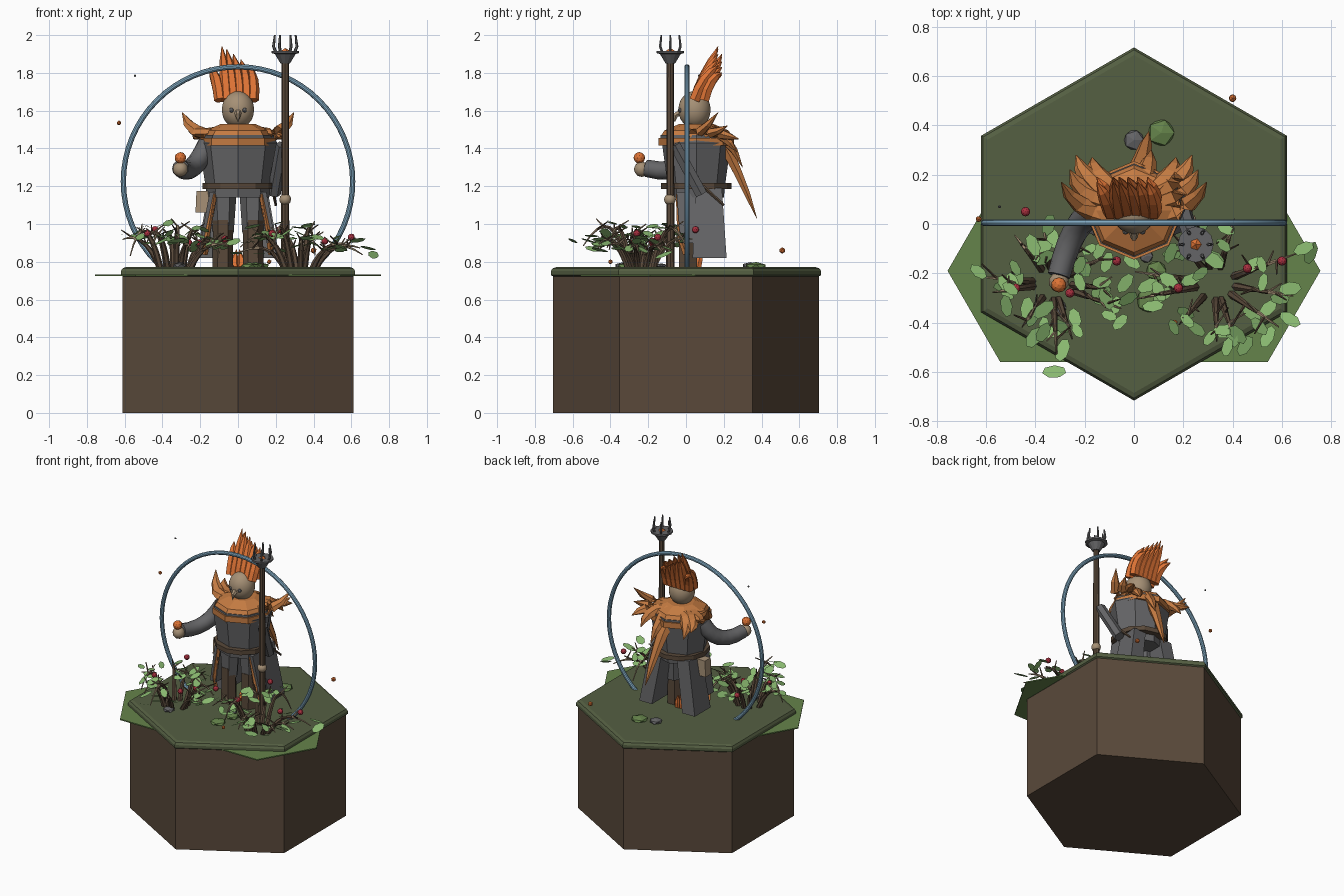
import bpy
import bmesh
import math
import random
from mathutils import Vector, Matrix, Euler

random.seed(4)
cube = bpy.data.objects.get("Cube")
if cube:
    bpy.data.objects.remove(cube)


def material(name, red, green, blue):
    mat = bpy.data.materials.new(name)
    mat.use_nodes = True
    color = (red, green, blue, 1)
    mat.diffuse_color = color
    shader = next(n for n in mat.node_tree.nodes if n.type == "BSDF_PRINCIPLED")
    shader.inputs["Base Color"].default_value = color
    shader.inputs["Roughness"].default_value = 0.8
    return mat


SOIL = material("brown earth and wood", .10, .066, .042)
GRASS = material("dark moss", .09, .115, .055)
LAWN = material("meadow green", .13, .23, .07)
LEAF = material("leaf green", .25, .48, .16)
ORANGE = material("bright orange", .72, .17, .035)
AMBER = material("muted orange", .56, .2, .055)
GREY = material("slate grey", .13, .13, .135)
TAN = material("bone tan", .38, .28, .18)
BLUE = material("sky blue", .22, .4, .54)
RED = material("berry red", .4, .03, .05)


def finish(name, mat, bm, smooth=False):
    bmesh.ops.recalc_face_normals(bm, faces=bm.faces)
    mesh = bpy.data.meshes.new(name)
    bm.to_mesh(mesh)
    bm.free()
    mesh.materials.append(mat)
    obj = bpy.data.objects.new(name, mesh)
    bpy.context.collection.objects.link(obj)
    if smooth:
        bpy.ops.object.select_all(action="DESELECT")
        obj.select_set(True)
        bpy.context.view_layer.objects.active = obj
        bpy.ops.object.shade_smooth_by_angle(angle=math.radians(45))
    return obj


def tubes(name, mat, paths, sides=8, phase=0.0, flat=1.0, smooth=False):
    """Sweep a polygon along each path of (x, y, z, radius)."""
    bm = bmesh.new()
    for path in paths:
        pts = [Vector(p[:3]) for p in path]
        whole = pts[-1] - pts[0]
        rings = []
        for i, p in enumerate(path):
            t = pts[min(i + 1, len(pts) - 1)] - pts[max(i - 1, 0)]
            t = (t if t.length > 1e-5 else whole).normalized()
            ref = Vector((1, 0, 0)) if abs(t.x) < 0.8 else Vector((0, 1, 0))
            u = (ref - t * ref.dot(t)).normalized()
            v = t.cross(u) * flat
            angles = [phase + math.tau * k / sides for k in range(sides)]
            rings.append([bm.verts.new(pts[i] + (u * math.cos(a) + v * math.sin(a)) * p[3])
                          for a in angles])
        for lo, hi in zip(rings, rings[1:]):
            for k in range(sides):
                j = (k + 1) % sides
                bm.faces.new((lo[k], lo[j], hi[j], hi[k]))
        bm.faces.new(rings[0][::-1])
        bm.faces.new(rings[-1])
    return finish(name, mat, bm, smooth)


def lathe(name, mat, x, y, profile, **options):
    return tubes(name, mat, [[(x, y, z, r) for r, z in profile]], **options)


def blobs(name, mat, spots, squash=1.0, detail=1, smooth=False):
    bm = bmesh.new()
    for x, y, z, r in spots:
        m = Matrix.Translation((x, y, z)) @ Matrix.Diagonal((1, 1, squash, 1))
        bmesh.ops.create_icosphere(bm, subdivisions=detail, radius=r, matrix=m)
    return finish(name, mat, bm, smooth)


def box(name, mat, lows, highs):
    """Box between a lower and an upper rectangle: (x0, x1, y0, y1, z)."""
    bm = bmesh.new()
    a, b = [[bm.verts.new((x, y, q[4])) for x, y in
             ((q[0], q[2]), (q[1], q[2]), (q[1], q[3]), (q[0], q[3]))] for q in (lows, highs)]
    bm.faces.new(a[::-1])
    bm.faces.new(b)
    for k in range(4):
        j = (k + 1) % 4
        bm.faces.new((a[k], a[j], b[j], b[k]))
    return finish(name, mat, bm)


def bend(a, b, c, radii):
    """Quadratic curve through a control point, with a radius per step."""
    a, b, c = Vector(a), Vector(b), Vector(c)
    n = len(radii) - 1
    return [(*(a * (1 - i / n) ** 2 + b * (2 * i / n * (1 - i / n)) + c * (i / n) ** 2), r)
            for i, r in enumerate(radii)]


# Hexagonal plinth, moss top and meadow plates
HEX = math.pi / 6
lathe("soil_block", SOIL, 0, 0, [(.705, 0), (.705, .73)], sides=6, phase=HEX)
lathe("moss_slab", GRASS, 0, 0, [(.7, .72), (.716, .73), (.716, .75), (.706, .765), (.685, .772)],
      sides=6, phase=HEX)
for side, s in (("right", -1), ("left", 1)):
    lathe(side + "_meadow_plate", LAWN, s * .33, -.19, [(.426, .724), (.426, .732)], sides=6)

# Halo ring
bpy.ops.mesh.primitive_torus_add(major_radius=.607, minor_radius=.014, major_segments=64,
                                 minor_segments=10, location=(0, .005, 1.225),
                                 rotation=(math.pi / 2, 0, 0))
halo = bpy.context.object
halo.name = "halo_ring"
halo.data.materials.append(BLUE)
bpy.ops.object.shade_smooth_by_angle()

# Body
MID = .055
lathe("torso", GREY, 0, MID, [(.165, 1.14), (.172, 1.2), (.207, 1.43), (.19, 1.46)], flat=.88)
lathe("belt", SOIL, 0, MID, [(.187, 1.185), (.187, 1.217)], sides=12)
lathe("collar_band", AMBER, 0, MID, [(.2, 1.415), (.2, 1.455)])
lathe("collar_trim", GREY, 0, MID, [(.19, 1.45), (.19, 1.47)])
lathe("collar_mantle", AMBER, 0, MID, [(.185, 1.47), (.17, 1.495), (.09, 1.53)])
for side, s in (("right", -1), ("left", 1)):
    lathe(side + "_leg", GREY, s * .078, .02, [(.055, .95), (.07, 1.16)], sides=6)
    lathe(side + "_boot", SOIL, s * .08, .01, [(.055, .77), (.052, 1.02)], sides=6)
    box(side + "_coat_tail", GREY, sorted((s * .12, s * .22)) + [.035, .215, .82],
        sorted((s * .06, s * .155)) + [.05, .19, 1.19])
    tubes(side + "_coat_trim", AMBER,
          [[(s * .125, -.04, 1.16, .014), (s * .165, -.03, .93, .016), (s * .175, .0, .84, .016)]],
          sides=4)
    box(side + "_coat_front", GREY, sorted((s * .15, s * .2)) + [-.03, .06, .9],
        sorted((s * .12, s * .15)) + [-.05, .06, 1.17])
box("hip_pouch", TAN, (-.225, -.155, .035, .1, 1.06), (-.22, -.155, .035, .1, 1.175))
tubes("hip_stick", SOIL, [[(.18, .09, 1.2, .01), (.2, .2, 1.1, .007)]], sides=5)
tubes("tail_tuft", ORANGE,
      [[(x, .06, .77, .024), (x, .07, .81, .02), (x * .4, .08, .865, .002)]
       for x in (-.018, .018)], sides=6)

# Arms and hands
tubes("right_arm", GREY, [bend((-.16, .05, 1.42), (-.25, .01, 1.24), (-.305, -.21, 1.295),
                               (.055, .055, .053, .052, .05, .048, .046))],
      sides=12, smooth=True)
tubes("left_arm", GREY, [[(.235, -.06, 1.42, .034), (.19, .08, 1.16, .036)]], sides=6)
blobs("hands", TAN, [(-.305, -.235, 1.29, .041), (.25, -.085, 1.13, .032)], detail=2, smooth=True)
blobs("held_orb", ORANGE, [(-.305, -.247, 1.35, .031)], detail=2)

# Head and face
blobs("head", TAN, [(0, .045, 1.605, .086)], squash=1.15, detail=3, smooth=True)
blobs("eyes", GREY, [(s * .034, -.03, 1.603, .013) for s in (-1, 1)], detail=2)
tubes("beak", TAN, [[(0, -.03, 1.59, .02), (0, -.055, 1.575, .015), (0, -.06, 1.54, .002)]],
      sides=6)

# Crest of hair spikes leaning back
tips = (-.15, 1.83), (-.085, 1.94), (-.06, 1.925), (-.025, 1.9), (.015, 1.87), (.055, 1.84)
spikes = []
for row in (0, 1):
    for i, (x, z) in enumerate(tips):
        root = -.095 + .035 * i
        drop = row * .04
        spikes.append(bend((root, .045 + row * .05, 1.655), (root * 1.1, .09 + row * .03, 1.78),
                           (x, .17 + row * .02, z - drop), (.031, .032, .03, .022, .002)))
tubes("crest", ORANGE, spikes, sides=6)

# Shoulder plumes and back plumes
plumes = []
for s in (-1, 1):
    for a, b, c in (((.1, .03, 1.48), (.24, .06, 1.45), (.295, .17, 1.59)),
                    ((.1, .09, 1.49), (.23, .12, 1.46), (.26, .22, 1.52)),
                    ((.09, .13, 1.49), (.21, .17, 1.48), (.235, .28, 1.45)),
                    ((.08, .14, 1.49), (.17, .2, 1.48), (.17, .27, 1.38))):
        plumes.append(bend(*[(s * p[0], p[1], p[2]) for p in (a, b, c)],
                           (.04, .045, .04, .028, .002)))
plumes.append(bend((.0, .15, 1.5), (.03, .25, 1.36), (.06, .375, 1.03),
                   (.04, .05, .045, .035, .025, .002)))
plumes.append(bend((.03, .14, 1.5), (.06, .24, 1.45), (.07, .3, 1.3), (.04, .045, .03, .002)))
tubes("plumes", AMBER, plumes, sides=6, flat=.7)

# Pronged staff
SX, SY = .25, -.083
lathe("staff_pole", SOIL, SX, SY, [(.022, .77), (.019, 1.87)])
lathe("staff_socket", GREY, SX, SY, [(.025, 1.85), (.055, 1.9), (.073, 1.905), (.073, 1.917)],
      sides=12)
blobs("staff_ember", ORANGE, [(SX, SY, 1.905, .027)])
prongs = []
for k in range(6):
    dx, dy = math.cos(k * math.tau / 6), math.sin(k * math.tau / 6)
    prongs.append([(SX + dx * r, SY + dy * r, z, w) for r, z, w in
                   ((.05, 1.91, .008), (.062, 1.94, .008), (.055, 2, .005))])
tubes("staff_prongs", GREY, prongs, sides=6)

# Thorny bushes: arching stems, pale twigs, leaves and berries
stems, twigs, berries = [], [], []
leaves = bmesh.new()


def add_leaf(x, y, z):
    turn = Euler((random.uniform(-.5, .5), random.uniform(-.5, .5), random.uniform(0, 6)))
    size = random.uniform(.036, .052)
    m = Matrix.Translation((x, y, z)) @ turn.to_matrix().to_4x4()
    m = m @ Matrix.Diagonal((size, size * .56, 1, 1))
    bmesh.ops.create_circle(leaves, cap_ends=True, segments=7, radius=1, matrix=m)


for s in (-1, 1):
    for k in range(11):
        a = k * math.tau / 11 + random.uniform(-.2, .2)
        reach = random.uniform(.22, .36)
        dx, dy = math.cos(a), math.sin(a) * .85
        cx, cy = s * .33, -.24
        top = random.uniform(.92, 1.16)
        curve = bend((cx + dx * .08, cy + dy * .08, .76), (cx + dx * .17, cy + dy * .17, top),
                     (cx + dx * reach, cy + dy * reach, random.uniform(.83, .92)),
                     (.017, .016, .014, .012, .01, .009, .007, .005, .003))
        stems.append(curve[:6])
        twigs.append(curve[5:])
        for i in (3, 5, 6):
            x, y, z, r = curve[i]
            twigs.append([(x, y, z, .006), (x + random.uniform(-.07, .07),
                                            y + random.uniform(-.07, .07), z + .04, .003)])
        for n in range(4):
            x, y, z, r = random.choice(curve[3:])
            add_leaf(x + random.uniform(-.06, .06), y + random.uniform(-.07, .05),
                     z + random.uniform(-.03, .05))
tubes("bush_stems", SOIL, stems, sides=6)
tubes("bush_twigs", TAN, twigs[::2], sides=5)
tubes("bush_side_twigs", SOIL, twigs[1::2], sides=5)
finish("bush_leaves", LEAF, leaves)
for x, y, z in ((-.44, .05, .97), (-.48, -.26, .95), (-.21, -.18, .9), (-.07, -.15, .92),
                (-.26, -.28, .9), (.22, .05, .97), (.46, -.18, .91), (.6, -.15, .93),
                (.18, -.26, .95)):
    berries.append((x, y, z, .019))
blobs("berries", RED, berries, detail=2)

# Ground stones, moss lumps and floating sparks
blobs("stones", GREY, [(0, .34, .78, .045), (.05, -.13, .78, .03), (-.31, -.34, .78, .04)], .4)
blobs("moss_lumps", LAWN, [(.11, .37, .775, .06), (.06, -.31, .775, .055), (.09, -.19, .78, .045)],
      .4)
blobs("sparks", ORANGE, [(-.63, .02, 1.535, .013), (.4, .51, .86, .017), (.165, -.4, .8, .013)])
blobs("ash_fleck", GREY, [(-.545, .07, 1.785, .007)])
